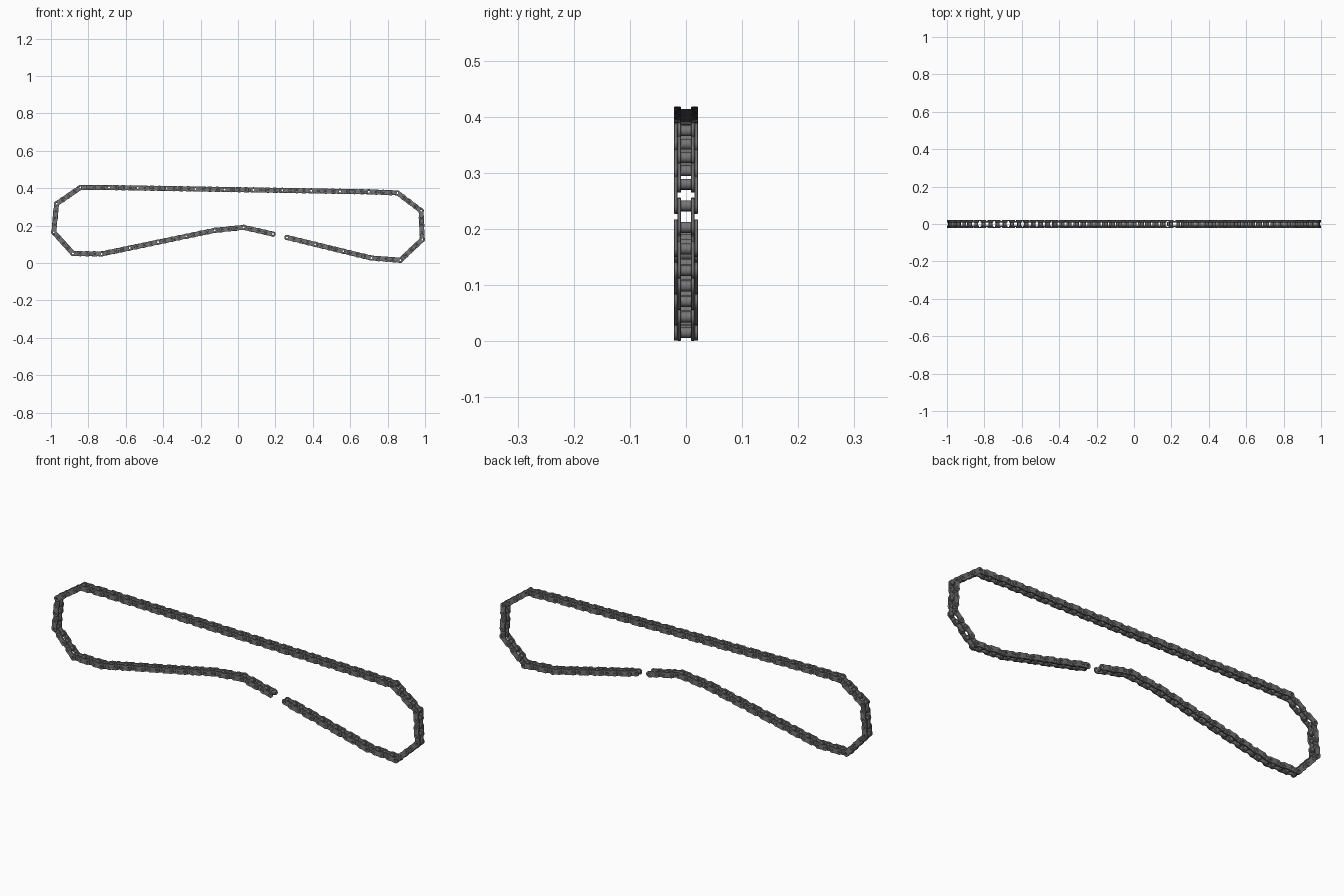
import bpy, bmesh
from math import sin, cos, pi, atan2
from mathutils import Matrix, Vector

if "Cube" in bpy.data.objects:
    bpy.data.objects.remove(bpy.data.objects["Cube"])

PLATE_R, HOLE_R, PITCH = 0.0145, 0.0052, 0.0387

# Dark steel colour
STEEL = bpy.data.materials.new("dark_steel")
STEEL.diffuse_color = (0.18, 0.18, 0.18, 1)
STEEL.use_nodes = True
STEEL.node_tree.nodes["Principled BSDF"].inputs["Base Color"].default_value = STEEL.diffuse_color

# Chain path in the front plane: x, z, number of four-link runs leading to the point
PATH = [(0.262, 0.137, 0), (0.713, 0.027, 3), (0.868, 0.0155, 1), (0.985, 0.126, 1),
        (0.979, 0.28, 1), (0.853, 0.375, 1), (0.70, 0.381, 1), (-0.69, 0.404, 9),
        (-0.843, 0.404, 1), (-0.97, 0.317, 1), (-0.985, 0.165, 1), (-0.882, 0.051, 1),
        (-0.73, 0.049, 1), (-0.125, 0.175, 4), (0.03, 0.191, 1), (0.187, 0.155, 1)]


def ring(cx, r, n=14):
    return [(cx + r * cos(2 * pi * i / n), r * sin(2 * pi * i / n)) for i in range(n)]


def plate_outline(n=8):
    # Two rounded ends joined by a slightly pinched waist
    h, pts = PITCH / 2, []
    for side in (0, 1):
        a0 = -pi / 2 + side * pi
        cx = -h if side else h
        pts += [(cx + PLATE_R * cos(a0 + pi * i / n), PLATE_R * sin(a0 + pi * i / n))
                for i in range(n + 1)]
        pts.append((0, PLATE_R * (-0.85 if side else 0.85)))
    return pts


def plate_mesh(thickness):
    # Filled curve with two pin holes and softened rims
    b = 0.0007
    cu = bpy.data.curves.new("plate_profile", 'CURVE')
    cu.dimensions, cu.fill_mode = '2D', 'BOTH'
    cu.extrude, cu.bevel_depth, cu.bevel_resolution = thickness / 2 - b, b, 0
    cu.offset = -b
    for pts in (plate_outline(), ring(-PITCH / 2, HOLE_R), ring(PITCH / 2, HOLE_R)):
        s = cu.splines.new('POLY')
        s.points.add(len(pts) - 1)
        for p, (x, y) in zip(s.points, pts):
            p.co = (x, y, 0, 1)
        s.use_cyclic_u = True
    ob = bpy.data.objects.new("plate_profile", cu)
    bpy.context.collection.objects.link(ob)
    bpy.context.view_layer.update()
    me = bpy.data.meshes.new_from_object(ob.evaluated_get(bpy.context.evaluated_depsgraph_get()))
    bpy.data.objects.remove(ob)
    me.transform(Matrix.Rotation(pi / 2, 4, 'X'))
    return me


def lathe_mesh(profile, closed, n=16):
    # Spin (radius, y) points round the y axis
    bm = bmesh.new()
    rows = [[bm.verts.new((r * cos(2 * pi * i / n), y, r * sin(2 * pi * i / n)))
             for i in range(n)] for r, y in profile]
    pairs = list(zip(rows, rows[1:])) + ([(rows[-1], rows[0])] if closed else [])
    for a, b in pairs:
        for i in range(n):
            j = (i + 1) % n
            bm.faces.new((a[i], a[j], b[j], b[i]))
    if not closed:
        bm.faces.new(rows[0])
        bm.faces.new(rows[-1])
    me = bpy.data.meshes.new("lathe")
    bmesh.ops.recalc_face_normals(bm, faces=bm.faces)
    bm.to_mesh(me)
    bm.free()
    return me


def scatter(name, source, matrices):
    # One object made from many placed copies of a part
    bm = bmesh.new()
    for m in matrices:
        tmp = source.copy()
        tmp.transform(m)
        bm.from_mesh(tmp)
        bpy.data.meshes.remove(tmp)
    bmesh.ops.remove_doubles(bm, verts=bm.verts, dist=1e-6)
    bmesh.ops.recalc_face_normals(bm, faces=bm.faces)
    me = bpy.data.meshes.new(name)
    bm.to_mesh(me)
    bm.free()
    me.materials.append(STEEL)
    ob = bpy.data.objects.new(name, me)
    bpy.context.collection.objects.link(ob)
    bpy.ops.object.select_all(action='DESELECT')
    ob.select_set(True)
    bpy.context.view_layer.objects.active = ob
    bpy.ops.object.shade_smooth_by_angle(angle=pi / 6)


# Joint positions along the open loop
joints = [Vector((PATH[0][0], 0, PATH[0][1]))]
for x, z, runs in PATH[1:]:
    a, b, k = joints[-1], Vector((x, 0, z)), runs * 4
    joints += [a.lerp(b, i / k) for i in range(1, k + 1)]

# Alternate narrow inner links and wide outer links
inner, outer = [], []
for i, (a, b) in enumerate(zip(joints, joints[1:])):
    d = b - a
    m = (Matrix.Translation((a + b) / 2) @ Matrix.Rotation(-atan2(d.z, d.x), 4, 'Y')
         @ Matrix.Diagonal((d.length / PITCH, 1, 1, 1)))
    group, y = (inner, 0.0122) if i % 2 == 0 else (outer, 0.0182)
    group += [m @ Matrix.Translation((0, s * y, 0)) for s in (-1, 1)]

scatter("inner_plates", plate_mesh(0.0058), inner)
scatter("outer_plates", plate_mesh(0.0058), outer)

# Hollow rollers at every joint
roller = lathe_mesh([(HOLE_R, -0.0095), (0.0096, -0.0095), (0.0096, 0.0095), (HOLE_R, 0.0095)], True)
scatter("rollers", roller, [Matrix.Translation(j) for j in joints])

# Pins, left out at every fourth joint where the chain is open
pin = lathe_mesh([(0.0045, -0.0218), (HOLE_R, -0.021), (HOLE_R, 0.021), (0.0045, 0.0218)], False)
scatter("pins", pin, [Matrix.Translation(j) for i, j in enumerate(joints) if i % 4])
